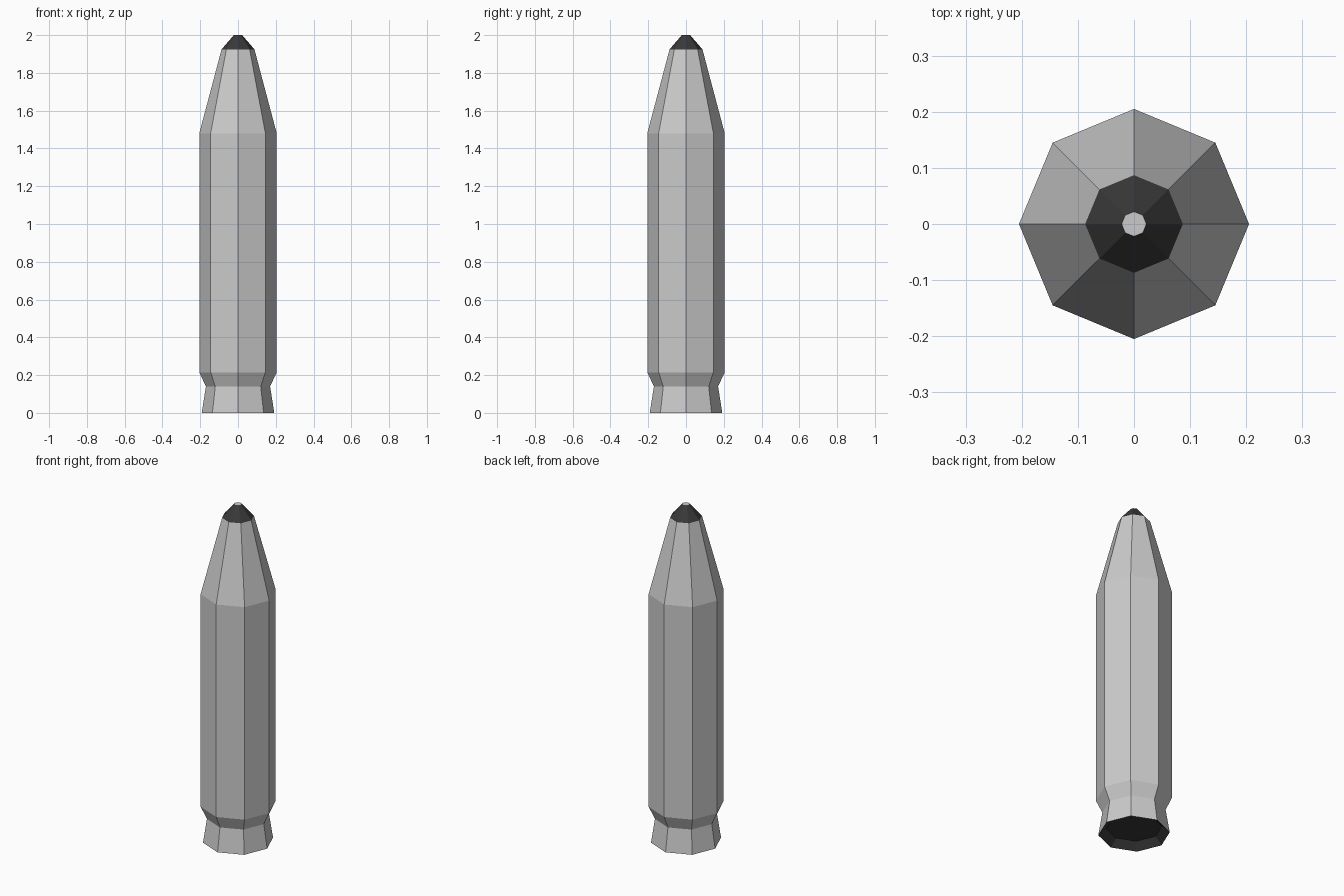
import bpy, bmesh, math

if "Cube" in bpy.data.objects:
    bpy.data.objects.remove(bpy.data.objects["Cube"])

SIDES = 8


def material(name, grey):
    m = bpy.data.materials.new(name)
    m.diffuse_color = (grey, grey, grey, 1)
    m.use_nodes = True
    m.node_tree.nodes["Principled BSDF"].inputs["Base Color"].default_value = m.diffuse_color
    return m


def lathe(name, profile, mat=None, cap_bottom=False, cap_top=False):
    """Octagonal, flat-faced shell through (radius, z) points, corners on the axes."""
    bm = bmesh.new()
    rings = [[bm.verts.new((r * math.cos(math.tau * i / SIDES),
                            r * math.sin(math.tau * i / SIDES), z))
              for i in range(SIDES)] for r, z in profile]
    for low, high in zip(rings, rings[1:]):
        for i in range(SIDES):
            j = (i + 1) % SIDES
            bm.faces.new((low[i], low[j], high[j], high[i]))
    if cap_bottom:
        bm.faces.new(rings[0][::-1])
    if cap_top:
        bm.faces.new(rings[-1])
    mesh = bpy.data.meshes.new(name)
    bm.to_mesh(mesh)
    bm.free()
    obj = bpy.data.objects.new(name, mesh)
    bpy.context.collection.objects.link(obj)
    if mat:
        mesh.materials.append(mat)
    return obj


dark = material("dark_grey", 0.04)

# Flared tail, straight barrel and tapered nose
lathe("body", [(0.192, 0), (0.17, 0.14), (0.205, 0.215), (0.205, 1.48), (0.087, 1.925)])

# Dark blunt point with a small light end face
lathe("nose_tip", [(0.087, 1.925), (0.022, 2.0)], dark)
lathe("tip_cap", [(0.022, 2.0)], cap_top=True)

# Shallow dark recess under the tail, facing down and inward
recess = lathe("nozzle_recess", [(0.15, 0.04), (0.192, 0)], dark, cap_top=False)
bm = bmesh.new()
bm.from_mesh(recess.data)
bm.faces.new([v for v in bm.verts if v.co.z > 0.02])
bmesh.ops.recalc_face_normals(bm, faces=bm.faces)
for f in bm.faces:
    f.normal_update()
top = max(bm.faces, key=lambda f: f.calc_center_median().z)
if top.normal.z > 0:
    bmesh.ops.reverse_faces(bm, faces=bm.faces)
bm.to_mesh(recess.data)
bm.free()
